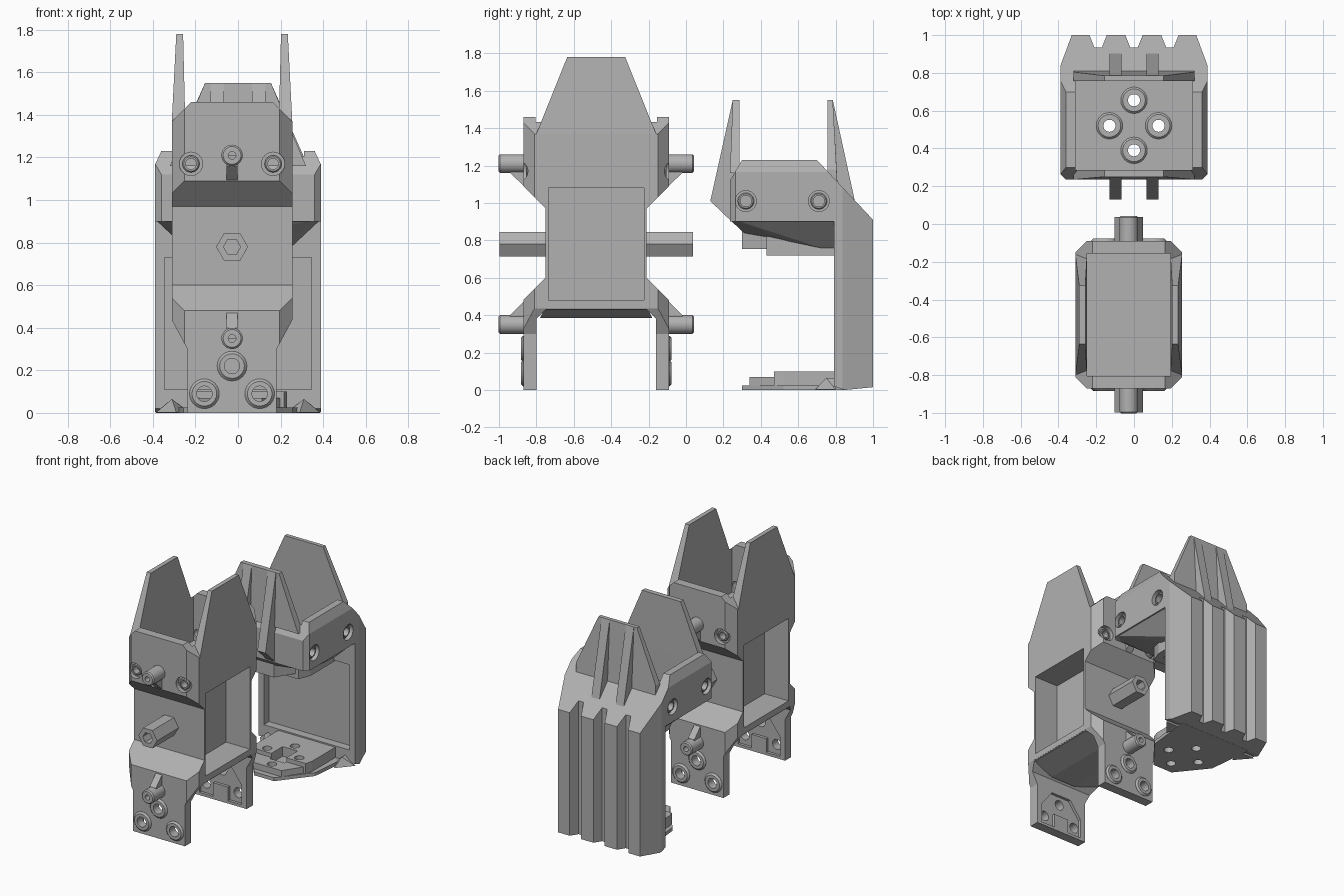
import bpy, bmesh, math

if "Cube" in bpy.data.objects:
    bpy.data.objects.remove(bpy.data.objects["Cube"], do_unlink=True)

grey = bpy.data.materials.new("plain grey")
grey.use_nodes = True
colour = (0.44, 0.44, 0.44, 1)
grey.diffuse_color = colour
grey.node_tree.nodes["Principled BSDF"].inputs["Base Color"].default_value = colour

C = (-0.028, -0.48)          # centre of the front block
SIDES = (-1, 1)
cutters = []


def finish(name, bm, at):
    bmesh.ops.recalc_face_normals(bm, faces=bm.faces)
    mesh = bpy.data.meshes.new(name)
    bm.to_mesh(mesh)
    bm.free()
    mesh.materials.append(grey)
    ob = bpy.data.objects.new(name, mesh)
    ob.location = (at[0], at[1], 0)
    bpy.context.collection.objects.link(ob)
    return ob


def place(axis, a, b, h):
    return {"X": (h, a, b), "Y": (a, h, b), "Z": (a, b, h)}[axis]


def prism(name, axis, pts, lo, hi, at=(0, 0)):
    """Extrude a 2D outline along an axis."""
    bm = bmesh.new()
    ends = [[bm.verts.new(place(axis, a, b, h)) for a, b in pts] for h in (lo, hi)]
    for loop in ends:
        bm.faces.new(loop)
    n = len(pts)
    for i in range(n):
        j = (i + 1) % n
        bm.faces.new((ends[0][i], ends[0][j], ends[1][j], ends[1][i]))
    return finish(name, bm, at)


def box(name, x, y, z, at=(0, 0)):
    return prism(name, "Z", [(x[0], y[0]), (x[1], y[0]), (x[1], y[1]), (x[0], y[1])], *z, at)


def hull(name, pts, at=(0, 0)):
    bm = bmesh.new()
    for p in pts:
        bm.verts.new(p)
    bmesh.ops.convex_hull(bm, input=bm.verts)
    bmesh.ops.dissolve_limit(bm, angle_limit=0.01, verts=bm.verts, edges=bm.edges)
    return finish(name, bm, at)


def slabs(*layers):
    """Corners of stacked rectangles given as (x0, x1, y0, y1, z)."""
    return [(x, y, l[4]) for l in layers for x in l[:2] for y in l[2:4]]


def ring(name, axis, a, b, profile, at=(0, 0), n=24):
    """Turn a closed (radius, height) profile around an axis."""
    bm = bmesh.new()
    loops = []
    for i in range(n):
        t = 2 * math.pi * i / n
        loops.append([bm.verts.new(place(axis, a + r * math.cos(t), b + r * math.sin(t), h))
                      for r, h in profile])
    m = len(profile)
    for i in range(n):
        p, q = loops[i], loops[(i + 1) % n]
        for k in range(m):
            bm.faces.new((p[k], p[(k + 1) % m], q[(k + 1) % m], q[k]))
    ob = finish(name, bm, at)
    if n > 6:
        bpy.ops.object.select_all(action="DESELECT")
        ob.select_set(True)
        bpy.context.view_layer.objects.active = ob
        bpy.ops.object.shade_smooth_by_angle(angle=math.radians(30))
    return ob


def drill(axis, a, b, r, lo, hi, at=(0, 0)):
    pts = [(a + r * math.cos(math.pi * i / 12), b + r * math.sin(math.pi * i / 12)) for i in range(24)]
    return prism("drill", axis, pts, lo, hi, at)


def tube(r_out, r_in, lo, hi, bevel):
    tip = hi - bevel
    return [(r_in, lo), (r_out, lo), (r_out, tip), (r_out - abs(bevel), hi), (r_in, hi)]


def cut(ob, tools):
    for tool in tools:
        mod = ob.modifiers.new("cut", "BOOLEAN")
        mod.operation, mod.solver, mod.object = "DIFFERENCE", "EXACT", tool
        bpy.context.view_layer.objects.active = ob
        bpy.ops.object.modifier_apply(modifier=mod.name)
    cutters.extend(t for t in tools if t not in cutters)


def both(pts):
    """Close an outline by mirroring its half in the first coordinate."""
    return pts + [(-a, b) for a, b in reversed(pts)]


# ---------- front block: legs, waist and upper plates ----------
half = [(.27, .43), (.32, .38), (.32, 0), (.39, 0), (.39, .48), (.27, .6),
        (.27, .97), (.39, 1.09), (.39, 1.46)]
block = prism("front_block", "X", both(half), -.283, .283, C)
UPPER = [(-.193, 1.17), (.193, 1.17)]
LOWER = [(0, .22), (-.13, .09), (.13, .09)]
tools = [box("well", (-.22, .22), (-.325, .325), (1.11, 2), C)]
for s in SIDES:
    tools.append(box("window", (s * .09, s * .4), (-.255, .255), (.48, 1.08), C))
    tools.append(prism("top_corner", "Y", [(s * .293, 1.36), (s * .293, 1.47), (s * .183, 1.47)], -.5, .5, C))
    tools.append(prism("leg_side", "Y", [(s * .21, -.1), (s * .21, .3), (s * .285, .44),
                                         (s * .4, .44), (s * .4, -.1)], -.5, .5, C))
    for t in SIDES:
        tools.append(prism("upright_corner", "Z", [(s * .303, t * .31), (s * .303, t * .41), (s * .203, t * .41)], -.1, 1.6, C))
    # recessed clamp pocket inside each leg
    pocket = both([(.06, .12), (.06, .02), (.17, .02), (.17, .16), (.08, .28)])
    tools.append(prism("pocket", "Y", pocket, s * .3, s * .34, C))
    # counterbores of the upper holes
    tools += [drill("Y", a, b, .055, s * .36, s * .5, C) for a, b in UPPER]
tools += [drill("Y", a, b, .036, -.5, .5, C) for a, b in LOWER]
tools += [drill("Y", a, b, .025, -.5, .5, C) for a, b in UPPER]
cut(block, tools)
hull("waist_floor", slabs((-.283, .283, -.275, .275, .435), (-.1, .1, -.3, .3, .385)), C)

for s in SIDES:
    # tall tapered side wings
    hull("side_wing", slabs((s * .22, s * .283, -.32, .32, 1.37),
                            (s * .23, s * .262, -.155, .155, 1.78)), C)
    for a, b in UPPER:
        ring("upper_hole_collar", "Y", a, b, tube(.04, .025, s * .34, s * .375, s * .006), C)
    for a, b in LOWER:
        ring("leg_hole_rim", "Y", a, b, tube(.07, .036, s * .36, s * .403, s * .012), C)
    # pegs, their ribs, and the hexagonal post
    for z, tip, root in ((1.21, 1.16, .97), (.35, .4, .6)):
        ring("peg", "Y", 0, z, tube(.05, .018, s * .33, s * .522, s * .008), C)
        prism("peg_rib", "X", [(s * .26, root), (s * .46, tip), (s * .46, z), (s * .37, z)], -.025, .025, C)
    ring("hex_post", "Y", 0, .78, tube(.075, .04, s * .26, s * .518, 0.0001 * s), C, 6)

# ---------- rear bracket: head, back wall ----------
profile = [(.235, .9), (.235, 1.12), (.3, 1.23), (.7, 1.23), (1, .91), (1, .015),
           (.85, 0), (.79, .02), (.79, .9)]
bracket = prism("rear_bracket", "X", profile, -.39, .39)
tools = [box("head_well", (-.31, .31), (.285, .757), (.93, 1.5)),
         box("wall_recess", (-.345, .345), (.7, .85), (.11, .73))]
for s in SIDES:
    tools.append(prism("rear_corner", "Z", [(s * .4, .81), (s * .4, 1.05), (s * .311, 1.05)], -.1, 1.4))
    tools.append(prism("front_corner", "Z", [(s * .4, .275), (s * .4, .2), (s * .325, .2)], .8, 1.4))
    tools.append(prism("head_edge", "Y", [(s * .4, 1.145), (s * .4, 1.25), (s * .351, 1.25)], 0, 1.1))
    # blind counterbored side holes
    for y in (.32, .71):
        tools += [drill("X", y, 1.01, .056, s * .36, s * .5), drill("X", y, 1.01, .03, s * .325, s * .5)]
# vertical grooves down the back
for x in (-.19, 0, .19):
    tools.append(prism("groove", "Z", [(x - .05, 1.01), (x - .02, .935), (x + .02, .935), (x + .05, 1.01)], -.1, 1.3))
TOP = [(0, .655), (-.13, .52), (.13, .52), (0, .39)]
through = [drill("Z", a, b, .032, -.1, 1.1) for a, b in TOP]
cut(bracket, tools + through)


def pointed(front, back=.8, widest=.3):
    """Outline narrowing toward the front, shared by jaw and foot."""
    def width(y):
        return min(widest, .08 + (y - .3) * .8 if y < .52 else .256 + (y - .52) * .1)
    ys = [front] + ([.52] if front < .52 else []) + [back]
    return both([(width(y), y) for y in ys])


# jaw under the head, and the foot plate facing it
notch = box("notch", (-.06, .06), (.45, .6), (.03, .76))
parts = [
    hull("jaw_wedge", slabs((-.385, .385, .275, .8, .905), (-.34, .34, .24, .8, .905),
                            (-.09, .09, .31, .32, .84), (-.22, .22, .55, .56, .795),
                            (-.23, .23, .72, .8, .76))),
    prism("jaw_tip", "Z", pointed(.3, widest=.22), .755, .86),
    prism("jaw_block", "Z", pointed(.43, widest=.22), .72, .86),
    prism("foot_plate", "Z", pointed(.3, .86), 0, .025),
    prism("foot_tip", "Z", pointed(.34, widest=.23), .015, .07),
    prism("foot_block", "Z", pointed(.47, widest=.23), .015, .1)]
for part in parts:
    cut(part, through)
    if part.name.endswith(("tip", "block")):
        cut(part, [notch])

for a, b in TOP:
    ring("top_hole_rim", "Z", a, b, tube(.07, .032, .9, .94, .01))
for s in SIDES:
    for y in (.32, .71):
        ring("side_hole_collar", "X", y, 1.01, tube(.044, .03, s * .34, s * .375, s * .006))
    # small pyramid gusset between foot and wall
    hull("foot_gusset", [(s * .385, .8, .002), (s * .23, .8, .002), (s * .29, .69, .002),
                         (s * .31, .75, .065), (s * .31, .8, .065)])

# upright wings of the bracket with their ribs
hull("bracket_front_wing", slabs((-.32, .32, .235, .287, 1.16), (-.155, .155, .25, .285, 1.55)))
hull("bracket_rear_wing", slabs((-.32, .32, .757, .81, 1.1), (-.32, .32, .757, .805, 1.18),
                                (-.155, .155, .757, .785, 1.55)))
for s in SIDES:
    prism("front_rib", "X", [(.13, 1.01), (.25, 1.55), (.275, 1.55), (.275, .905), (.24, .905)], s * .065, s * .13)
    prism("rear_rib", "X", [(.905, 1.0), (.785, 1.55), (.765, 1.55), (.765, 1.0)], s * .065, s * .13)

for tool in cutters:
    bpy.data.objects.remove(tool, do_unlink=True)
